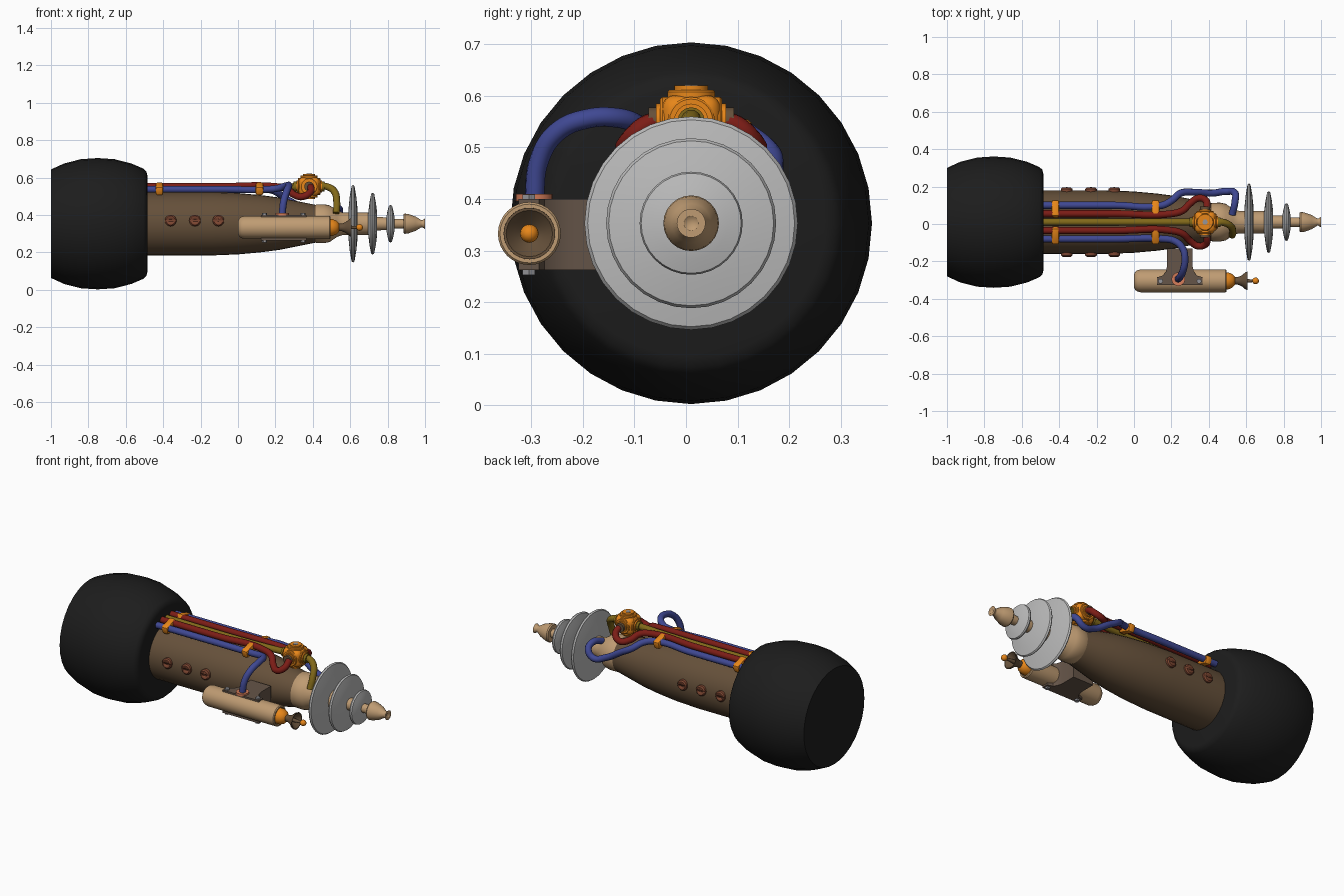
import bpy, bmesh, math
from mathutils import Vector, Matrix

if "Cube" in bpy.data.objects:
    bpy.data.objects.remove(bpy.data.objects["Cube"])

CY, CZ = 0.01, 0.353   # main axis

def mat(name, c):
    m = bpy.data.materials.new(name)
    m.diffuse_color = (*c, 1)
    m.use_nodes = True
    m.node_tree.nodes["Principled BSDF"].inputs["Base Color"].default_value = m.diffuse_color
    return m

BLACK = mat("black", (.012, .012, .012))
BROWN = mat("brown", (.13, .08, .042))
BRACKET = mat("bracket_brown", (.13, .09, .065))
TAN = mat("tan", (.52, .33, .17))
ORANGE = mat("orange", (.8, .24, .01))
RUST = mat("rust", (.2, .06, .03))
SALMON = mat("salmon", (.65, .2, .1))
RED = mat("red", (.2, .012, .008))
BLUE = mat("blue", (.05, .065, .29))
GOLD = mat("gold", (.22, .14, .01))
GREY = mat("light_grey", (.5, .5, .5))
STEEL = mat("steel", (.3, .3, .32))

def finish(name, bm, m, angle=35):
    bmesh.ops.remove_doubles(bm, verts=bm.verts, dist=1e-5)
    bmesh.ops.recalc_face_normals(bm, faces=bm.faces)
    me = bpy.data.meshes.new(name)
    bm.to_mesh(me)
    bm.free()
    ob = bpy.data.objects.new(name, me)
    bpy.context.collection.objects.link(ob)
    if m:
        me.materials.append(m)
    bpy.ops.object.select_all(action='DESELECT')
    ob.select_set(True)
    bpy.context.view_layer.objects.active = ob
    bpy.ops.object.shade_smooth_by_angle(angle=math.radians(angle))
    return ob

def lathe(name, prof, m, at=(0, CY, CZ), axis=(1, 0, 0), n=32, angle=35):
    """Revolve (distance along axis, radius) points."""
    rot = Vector((1, 0, 0)).rotation_difference(Vector(axis)).to_matrix()
    bm = bmesh.new()
    rings = []
    for d, r in prof:
        rings.append([bm.verts.new(Vector(at) + rot @ Vector((d, r * math.sin(t), r * math.cos(t))))
                      for t in (2 * math.pi * i / n for i in range(n))] if r else
                     [bm.verts.new(Vector(at) + rot @ Vector((d, 0, 0)))] * n)
    for a, b in zip(rings, rings[1:]):
        for i in range(n):
            j = (i + 1) % n
            vs = list(dict.fromkeys((a[i], a[j], b[j], b[i])))
            if len(vs) > 2:
                bm.faces.new(vs)
    return finish(name, bm, m, angle)

def box(name, at, size, m, bevel=0, rx=0, seg=2):
    bm = bmesh.new()
    bmesh.ops.create_cube(bm, size=1)
    bmesh.ops.scale(bm, vec=size, verts=bm.verts)
    if bevel:
        bmesh.ops.bevel(bm, geom=bm.edges[:], offset=bevel, segments=seg, profile=.5, affect='EDGES')
    bmesh.ops.transform(bm, matrix=Matrix.Translation(at) @ Matrix.Rotation(rx, 4, 'X'), verts=bm.verts)
    return finish(name, bm, m)

def pipe(name, pts, m, r=.019):
    cu = bpy.data.curves.new(name, 'CURVE')
    cu.dimensions = '3D'
    cu.bevel_depth, cu.bevel_resolution, cu.resolution_u = r, 3, 8
    cu.use_fill_caps = True
    sp = cu.splines.new('BEZIER')
    sp.bezier_points.add(len(pts) - 1)
    for p, co in zip(sp.bezier_points, pts):
        p.co = co
        p.handle_left_type = p.handle_right_type = 'AUTO'
    cu.materials.append(m)
    ob = bpy.data.objects.new(name, cu)
    bpy.context.collection.objects.link(ob)
    bpy.ops.object.select_all(action='DESELECT')
    ob.select_set(True)
    bpy.context.view_layer.objects.active = ob
    bpy.ops.object.convert(target='MESH')
    bpy.ops.object.shade_smooth_by_angle(angle=math.radians(40))

# main axis: rear sleeve, body, neck, rod, discs, tip
lathe("rear_sleeve", [(-1, 0), (-1, .29), (-.93, .322), (-.84, .345), (-.75, .351), (-.66, .345), (-.57, .322),
                      (-.505, .294), (-.49, .28), (-.485, .26), (-.485, 0)], BLACK)
lathe("body", [(-.52, 0), (-.52, .17), (-.15, .17), (0, .164), (.12, .153), (.22, .14), (.33, .118),
               (.42, .1), (.42, 0)], BROWN)
lathe("neck", [(.4, 0), (.4, .095), (.42, .103), (.46, .104), (.49, .098), (.53, .07), (.56, .06), (.72, .06),
               (.72, .036), (.8, .034), (.8, .026), (.91, .026), (.91, 0)], TAN)
for i, (x, r, t) in enumerate([(.615, .207, .025), (.72, .165, .024), (.815, .1, .022)]):
    lathe(f"disc_{i + 1}", [(x - t, 0), (x - t, r * .35), (x - t * .7, r * .7), (x - .008, r * .97), (x, r),
                            (x + .008, r * .97), (x + t * .7, r * .7), (x + t, r * .35), (x + t, 0)], GREY)
lathe("tip", [(.885, 0), (.885, .05), (.892, .054), (.91, .052), (.95, .038), (.98, .019), (.985, .019),
              (1, .028), (1, .014), (.99, 0)], TAN, n=24)

# slotted screws on both sides
for s in (-1, 1):
    for i, x in enumerate((-.36, -.23, -.105)):
        y = CY + s * .16
        sc = lathe(f"screw_{i}_{'front' if s < 0 else 'back'}",
                   [(0, 0), (0, .031), (.018, .031), (.025, .024), (.027, 0)], RUST, (x, y, .37), (0, s, 0), 20)
        cut = box("slot_cutter", (x, y + s * .027, .37), (.1, .016, .009), None)
        md = sc.modifiers.new("slot", 'BOOLEAN')
        md.object, md.solver = cut, 'EXACT'
        bpy.context.view_layer.objects.active = sc
        bpy.ops.object.modifier_apply(modifier=md.name)
        bpy.data.objects.remove(cut)

# pipes along the top
pipe("gold_pipe", [(-.52, CY, .545), (.1, CY, .545), (.34, CY, .553)], GOLD)
pipe("gold_outlet", [(.43, CY, .556), (.48, .008, .55), (.515, -.01, .525), (.528, -.04, .47), (.525, -.06, .41)], GOLD)
for s, side in ((-1, "front"), (1, "back")):
    pipe(f"red_pipe_{side}", [(x, CY + s * o, z) for x, o, z in (
        (-.52, .045, .552), (-.1, .045, .552), (.2, .045, .552), (.26, .062, .54), (.3, .1, .508),
        (.345, .128, .498), (.385, .115, .52), (.39, .085, .545), (.38, .05, .553))], RED)
pipe("blue_pipe_front", [(-.52, -.08, .537), (-.1, -.08, .537), (.16, -.08, .537), (.215, -.09, .543), (.26, -.13, .557),
                         (.272, -.19, .556), (.262, -.25, .53), (.245, -.285, .475), (.235, -.295, .395)], BLUE)
pipe("blue_pipe_back", [(-.52, .1, .537), (-.1, .1, .537), (.15, .1, .537), (.2, .125, .525), (.25, .165, .49),
                        (.32, .17, .45), (.42, .165, .39), (.5, .175, .37), (.54, .165, .41), (.54, .12, .435),
                        (.525, .05, .42)], BLUE)
for s, side in ((-1, "front"), (1, "back")):
    for j, x in enumerate((-.42, .115)):
        box(f"pipe_clip_{side}_{j}", (x, CY + s * .07, .54), (.042, .092, .05), ORANGE, .012, -s * .3)

# valve block with flanges
VP = (.38, CY, .552)
box("valve_body", VP, (.115, .115, .1), ORANGE, .028, seg=4)
for i, a in enumerate([(1, 0, 0), (-1, 0, 0), (0, 1, 0), (0, -1, 0), (0, 0, 1), (0, 0, -1)]):
    lathe(f"valve_flange_{i}", [(.03, 0), (.03, .046), (.056, .046), (.06, .042), (.06, .033), (.068, .033),
                                (.068, 0)], ORANGE, VP, a, 24)
    if i < 4:
        lathe(f"valve_collar_{i}", [(.06, 0), (.06, .026), (.083, .026), (.083, 0)],
              GOLD if i < 2 else BROWN, VP, a, 16)
lathe("valve_bolt", [(.06, 0), (.06, .015), (.07, .015), (.07, 0)], STEEL, VP, (0, 0, 1), 6)

# bracket: half outline mirrored about x = 0.245
half = [(.068, -.13), (.068, -.225), (.075, -.255), (.09, -.275), (.122, -.285), (.122, -.325)]
outline = [(.245 + o, y) for o, y in half] + [(.245 - o, y) for o, y in reversed(half)]
bm = bmesh.new()
f = bm.faces.new([bm.verts.new((x, y, .262)) for x, y in outline])
ext = bmesh.ops.extrude_face_region(bm, geom=[f])
bmesh.ops.translate(bm, vec=(0, 0, .138), verts=[g for g in ext['geom'] if isinstance(g, bmesh.types.BMVert)])
finish("pod_bracket", bm, BRACKET, 30)
for s, z in ((1, .398), (-1, .264)):
    for x in (.142, .348):
        lathe("bracket_bolt", [(0, 0), (0, .014), (.011, .014), (.011, 0)], STEEL, (x, -.305, z), (0, 0, s), 6)
lathe("pipe_socket", [(0, 0), (0, .036), (.014, .036), (.014, .022), (.01, 0)], SALMON, (.237, -.295, .396), (0, 0, 1), 24)

# side pod with nozzle
PA = (0, -.304, .333)
lathe("pod", [(0, 0), (0, .035), (.006, .048), (.018, .057), (.035, .061), (.49, .061), (.495, .057), (.495, .05),
              (.48, .046), (.48, 0)], TAN, PA)
lathe("nozzle_dome", [(.475, 0), (.475, .046), (.505, .045), (.525, .037), (.54, .022), (.545, 0)], ORANGE, PA, n=24)
lathe("nozzle_bell", [(.535, 0), (.535, .02), (.555, .02), (.575, .028), (.595, .045), (.607, .05), (.607, .045),
                      (.59, .03), (.575, .012), (.65, .006), (.65, 0)], BROWN, PA, n=24)
lathe("nozzle_ball", [(.65 - .018 * math.cos(t), .018 * math.sin(t) if 0 < i < 8 else 0)
                      for i, t in enumerate(math.pi * k / 8 for k in range(9))], ORANGE, PA, n=16)
